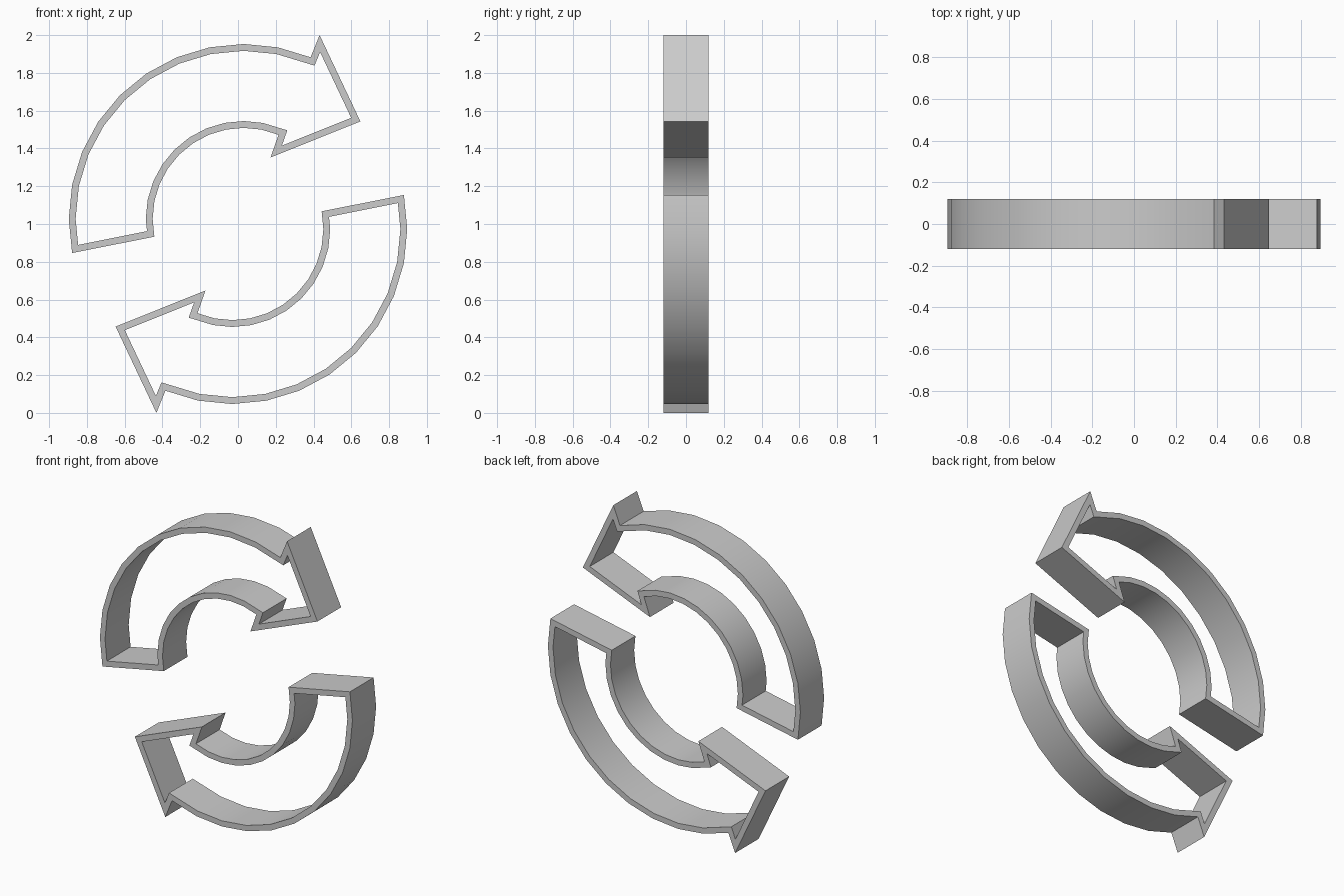
import bpy, bmesh, math
from mathutils import Vector

if "Cube" in bpy.data.objects:
    bpy.data.objects.remove(bpy.data.objects["Cube"])

CX, CZ = 0.03, 1.027        # arc centre of the upper arrow
R_OUT, R_IN = 0.926, 0.482
STEP = 11.25
WALL, HALF_DEPTH = 0.036, 0.12


def arc(r, indices):
    return [Vector((CX + r * math.cos(math.radians(191.25 - STEP * i)),
                    CZ + r * math.sin(math.radians(191.25 - STEP * i))))
            for i in indices]


def inset(points, d):
    # mitred offset to the inside of a clockwise outline
    result = []
    n = len(points)
    for i, p in enumerate(points):
        a = (p - points[i - 1]).normalized()
        b = (points[(i + 1) % n] - p).normalized()
        na, nb = Vector((a.y, -a.x)), Vector((b.y, -b.x))
        result.append(p + (na + nb) * (d / (1 + na.dot(nb))))
    return result


# Clockwise arrow outline: outer arc, arrow head, inner arc
outline = arc(R_OUT, range(12))
outline += [Vector((0.432, 2.0)), Vector((0.648, 1.543)), Vector((0.172, 1.352))]
outline += arc(R_IN, range(11, -1, -1))
inner = inset(outline, WALL)


def make_arrow(name, sign):
    bm = bmesh.new()
    rings = []
    for pts, y in ((outline, -HALF_DEPTH), (outline, HALF_DEPTH),
                   (inner, HALF_DEPTH), (inner, -HALF_DEPTH)):
        rings.append([bm.verts.new((sign * p.x, y, 1 + sign * (p.y - 1))) for p in pts])
    n = len(outline)
    for k in range(4):
        a, b = rings[k], rings[(k + 1) % 4]
        for i in range(n):
            j = (i + 1) % n
            bm.faces.new((a[i], a[j], b[j], b[i]))
    bmesh.ops.recalc_face_normals(bm, faces=bm.faces)
    mesh = bpy.data.meshes.new(name)
    bm.to_mesh(mesh)
    bm.free()
    obj = bpy.data.objects.new(name, mesh)
    bpy.context.collection.objects.link(obj)
    bpy.ops.object.select_all(action='DESELECT')
    obj.select_set(True)
    bpy.context.view_layer.objects.active = obj
    bpy.ops.object.shade_smooth_by_angle(angle=math.radians(30))


# Upper arrow, and the same arrow turned half a turn below
make_arrow("upper_arrow_frame", 1)
make_arrow("lower_arrow_frame", -1)
